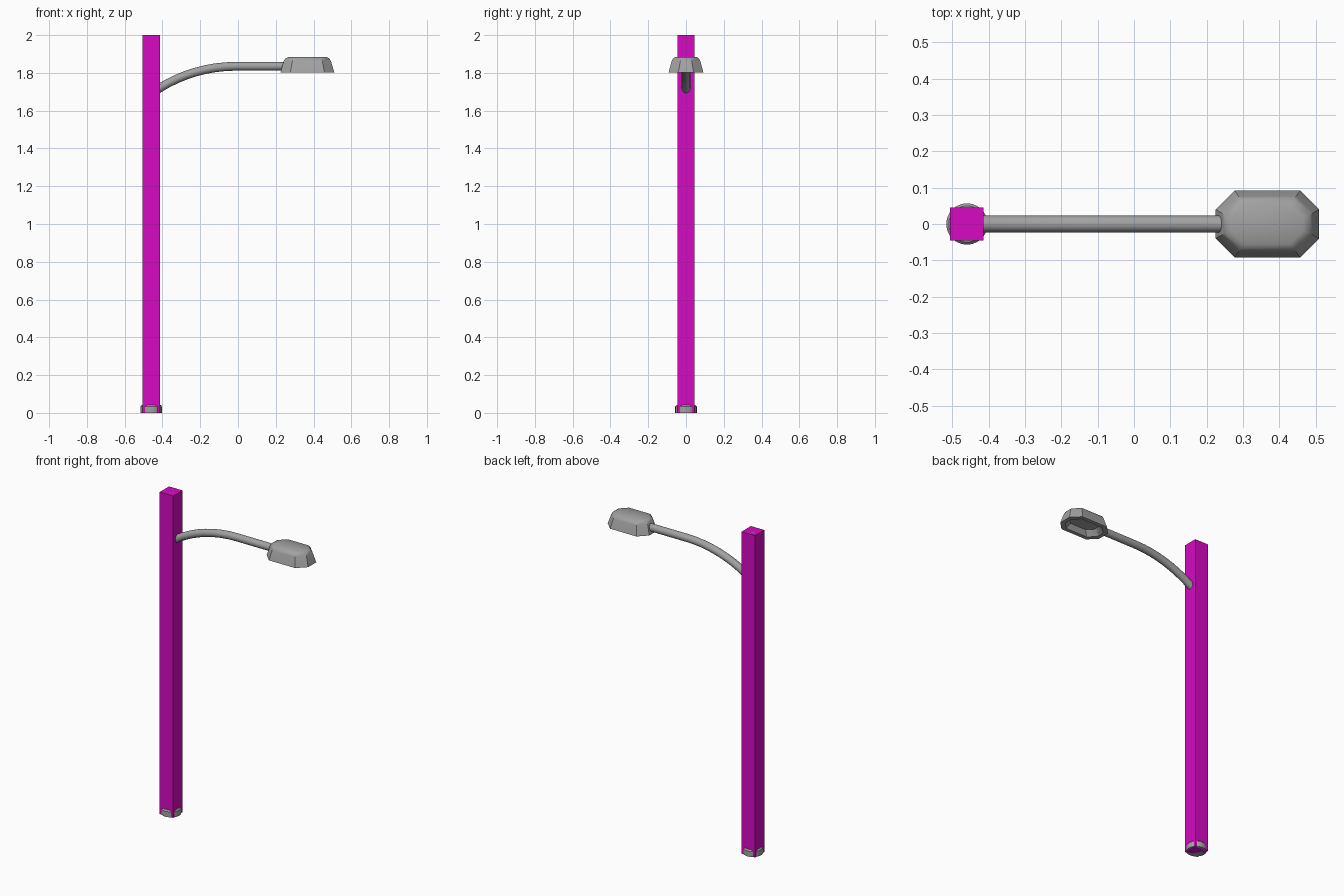
import bpy, bmesh, math
from mathutils import Vector

cube = bpy.data.objects.get("Cube")
if cube:
    bpy.data.objects.remove(cube, do_unlink=True)


def material(name, rgb):
    m = bpy.data.materials.new(name)
    m.use_nodes = True
    m.diffuse_color = (*rgb, 1)
    m.node_tree.nodes["Principled BSDF"].inputs["Base Color"].default_value = (*rgb, 1)
    return m


grey = material("grey metal", (0.36, 0.36, 0.36))
magenta = material("magenta paint", (0.68, 0.003, 0.55))
POLE_X = -0.46


def loft(name, rings, mat, angle=None):
    """Skin a list of equal-sized point rings and cap both ends."""
    bm = bmesh.new()
    loops = [[bm.verts.new(p) for p in ring] for ring in rings]
    n = len(loops[0])
    for a, b in zip(loops, loops[1:]):
        for i in range(n):
            j = (i + 1) % n
            bm.faces.new((a[i], a[j], b[j], b[i]))
    bm.faces.new(loops[0][::-1])
    bm.faces.new(loops[-1])
    bmesh.ops.recalc_face_normals(bm, faces=bm.faces)
    mesh = bpy.data.meshes.new(name)
    bm.to_mesh(mesh)
    bm.free()
    mesh.materials.append(mat)
    obj = bpy.data.objects.new(name, mesh)
    bpy.context.collection.objects.link(obj)
    if angle:
        bpy.ops.object.select_all(action="DESELECT")
        obj.select_set(True)
        bpy.context.view_layer.objects.active = obj
        bpy.ops.object.shade_smooth_by_angle(angle=math.radians(angle))
    return obj


def circle(r, z, n=24):
    return [(POLE_X + r * math.cos(math.tau * i / n), r * math.sin(math.tau * i / n), z)
            for i in range(n)]


def square(h, z):
    return [(POLE_X + sx * h, sy * h, z) for sx, sy in ((-1, -1), (1, -1), (1, 1), (-1, 1))]


def octagon(x0, x1, h, c, z):
    """Rectangle with corners cut by c."""
    return [(x0 + c, -h, z), (x1 - c, -h, z), (x1, -h + c, z), (x1, h - c, z),
            (x1 - c, h, z), (x0 + c, h, z), (x0, h - c, z), (x0, -h + c, z)]


# Square post around a slim round core, with a round foot
loft("post", [square(0.046, 0), square(0.046, 2)], magenta)
loft("post_core", [circle(0.027, 0.01), circle(0.027, 2)], grey, 40)
loft("foot", [circle(0.057, 0), circle(0.057, 0.034), circle(0.05, 0.042)], grey, 40)

# Curved arm: an arc rising from the post, levelling out toward the lamp
path = [Vector((-0.44, 0, 1.716))]
R = 0.77
for i in range(9):
    a = math.radians(32) * (1 - i / 8)
    path.append(Vector((-0.01 - R * math.sin(a), 0, 1.835 - R * (1 - math.cos(a)))))
path[0] = path[1] - Vector((0.025, 0, 0.016))
path.append(Vector((0.26, 0, 1.835)))
rings = []
for i, p in enumerate(path):
    t = (path[min(i + 1, len(path) - 1)] - path[max(i - 1, 0)]).normalized()
    up = Vector((-t.z, 0, t.x))
    rings.append([p + 0.023 * (math.cos(math.tau * k / 16) * up
                               + math.sin(math.tau * k / 16) * Vector((0, 1, 0)))
                  for k in range(16)])
loft("arm", rings, grey, 40)

# Lamp head: chamfered shell with a hollow underside
loft("lamp_head", [
    octagon(0.28, 0.458, 0.052, 0.034, 1.835),
    octagon(0.25, 0.485, 0.068, 0.042, 1.803),
    octagon(0.225, 0.51, 0.092, 0.052, 1.803),
    octagon(0.242, 0.492, 0.076, 0.046, 1.862),
    octagon(0.25, 0.484, 0.069, 0.043, 1.876),
    octagon(0.268, 0.466, 0.055, 0.036, 1.885),
], grey, 35)
